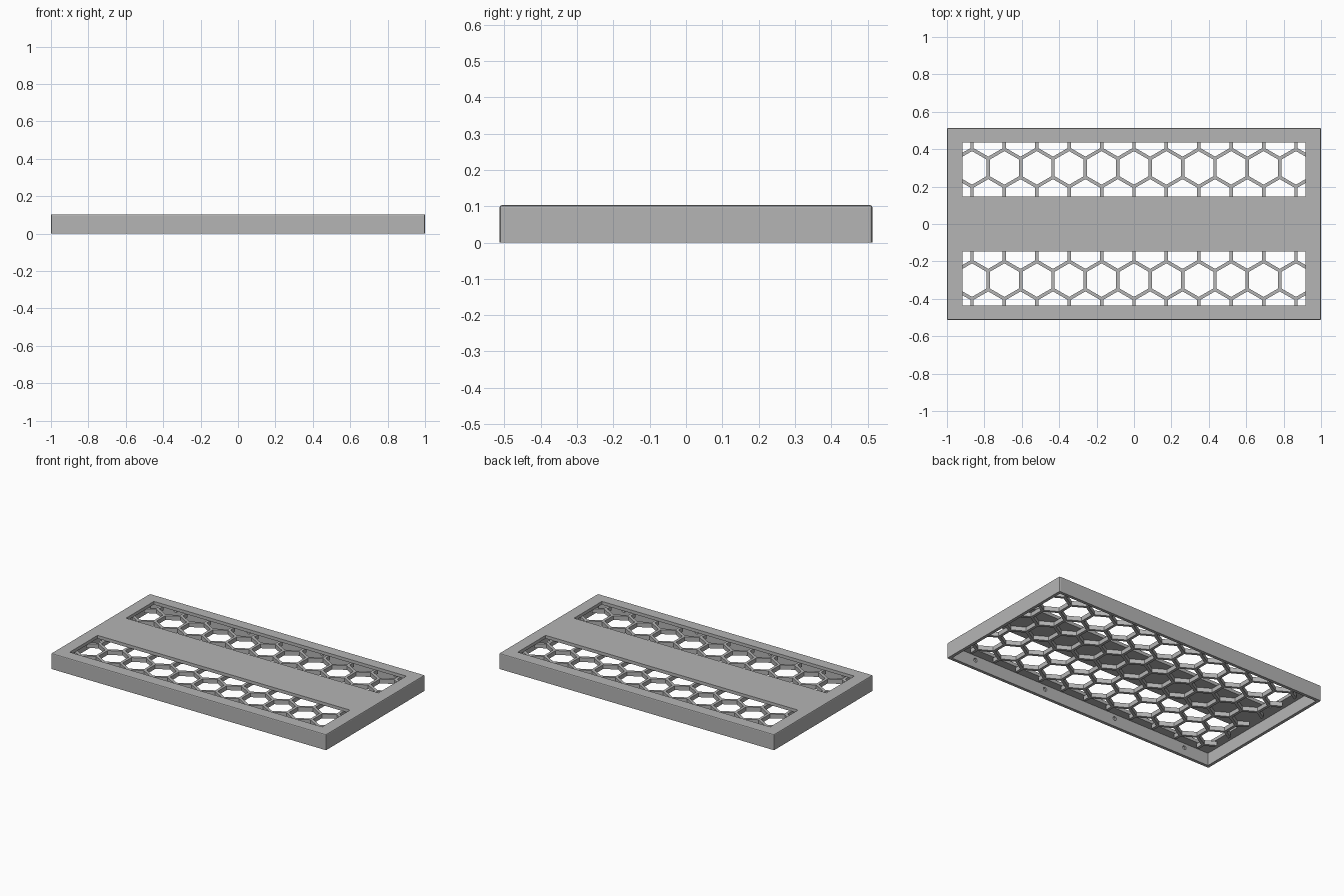
import bpy, bmesh, math
from mathutils import Matrix, Vector

cube = bpy.data.objects.get("Cube")
if cube:
    bpy.data.objects.remove(cube, do_unlink=True)

LENGTH, WIDTH, HEIGHT = 2.0, 1.026, 0.103
WALL, PLATE_BOTTOM = 0.02, 0.082
WINDOW_X, WINDOW_IN, WINDOW_OUT = 0.918, 0.148, 0.437
CELL, RIB, RIB_BOTTOM = 0.1, 0.018, 0.055

grey = bpy.data.materials.new("plain grey")
grey.use_nodes = True
colour = (0.46, 0.46, 0.46, 1)
grey.diffuse_color = colour
grey.node_tree.nodes["Principled BSDF"].inputs["Base Color"].default_value = colour


def make_object(name, bm):
    bmesh.ops.recalc_face_normals(bm, faces=bm.faces)
    mesh = bpy.data.meshes.new(name)
    bm.to_mesh(mesh)
    bm.free()
    obj = bpy.data.objects.new(name, mesh)
    bpy.context.collection.objects.link(obj)
    mesh.materials.append(grey)
    return obj


def add_box(bm, low, high):
    low, high = Vector(low), Vector(high)
    place = Matrix.Translation((low + high) / 2) @ Matrix.Diagonal((*(high - low), 1))
    bmesh.ops.create_cube(bm, size=1, matrix=place)


# Outer shell: softened everywhere except the bottom rim
bm = bmesh.new()
add_box(bm, (-LENGTH / 2, -WIDTH / 2, 0), (LENGTH / 2, WIDTH / 2, HEIGHT))
soft = [e for e in bm.edges if any(v.co.z > HEIGHT / 2 for v in e.verts)]
bmesh.ops.bevel(bm, geom=soft, offset=0.006, segments=2, profile=0.5, affect="EDGES")
frame = make_object("tray_frame", bm)


def cut(name, bm):
    cutter = make_object(name, bm)
    cutter.hide_render = True
    mod = frame.modifiers.new(name, "BOOLEAN")
    mod.operation, mod.solver, mod.object = "DIFFERENCE", "EXACT", cutter
    bpy.context.view_layer.objects.active = frame
    bpy.ops.object.modifier_apply(modifier=name)
    bpy.data.objects.remove(cutter, do_unlink=True)


# Hollow underside
inner_x, inner_y = LENGTH / 2 - WALL, WIDTH / 2 - WALL
bm = bmesh.new()
add_box(bm, (-inner_x, -inner_y, -0.1), (inner_x, inner_y, PLATE_BOTTOM))
cut("hollow_cutter", bm)

# Two long windows in the top plate
bm = bmesh.new()
for low, high in ((WINDOW_IN, WINDOW_OUT), (-WINDOW_OUT, -WINDOW_IN)):
    add_box(bm, (-WINDOW_X, low, 0.05), (WINDOW_X, high, 0.2))
cut("window_cutter", bm)

# Small round sockets inside the long walls
bm = bmesh.new()
for side in (-1, 1):
    for x in (-0.8, -0.267, 0.267, 0.8):
        place = Matrix.Translation((x, side * inner_y, 0.053)) @ Matrix.Rotation(math.pi / 2, 4, "X")
        bmesh.ops.create_cone(bm, cap_ends=True, segments=16, radius1=0.013,
                              radius2=0.013, depth=0.024, matrix=place)
cut("socket_cutter", bm)

# Honeycomb grille: flat hexagon rings, trimmed to a rectangle, then thickened
bm = bmesh.new()
pitch = CELL * math.sqrt(3)
inner_radius = CELL - RIB / math.sqrt(3)
for row in range(-4, 5):
    for col in range(-7, 8):
        centre = Vector(((col + 0.5 * (row % 2)) * pitch, row * CELL * 1.5, RIB_BOTTOM))
        spokes = [Vector((math.sin(k * math.pi / 3), math.cos(k * math.pi / 3), 0)) for k in range(6)]
        outer = [bm.verts.new(centre + s * CELL) for s in spokes]
        inner = [bm.verts.new(centre + s * inner_radius) for s in spokes]
        for k in range(6):
            n = (k + 1) % 6
            bm.faces.new((outer[k], outer[n], inner[n], inner[k]))
bmesh.ops.remove_doubles(bm, verts=bm.verts, dist=0.0005)
for limit, axis in ((0.93, Vector((1, 0, 0))), (0.45, Vector((0, 1, 0)))):
    for sign in (-1, 1):
        bmesh.ops.bisect_plane(bm, geom=bm.verts[:] + bm.edges[:] + bm.faces[:], dist=1e-5,
                               plane_co=axis * sign * limit, plane_no=axis * sign, clear_outer=True)
raised = bmesh.ops.extrude_face_region(bm, geom=bm.faces[:], use_keep_orig=True)
top = [g for g in raised["geom"] if isinstance(g, bmesh.types.BMVert)]
bmesh.ops.translate(bm, verts=top, vec=(0, 0, PLATE_BOTTOM + 0.001 - RIB_BOTTOM))
make_object("honeycomb_grille", bm)
